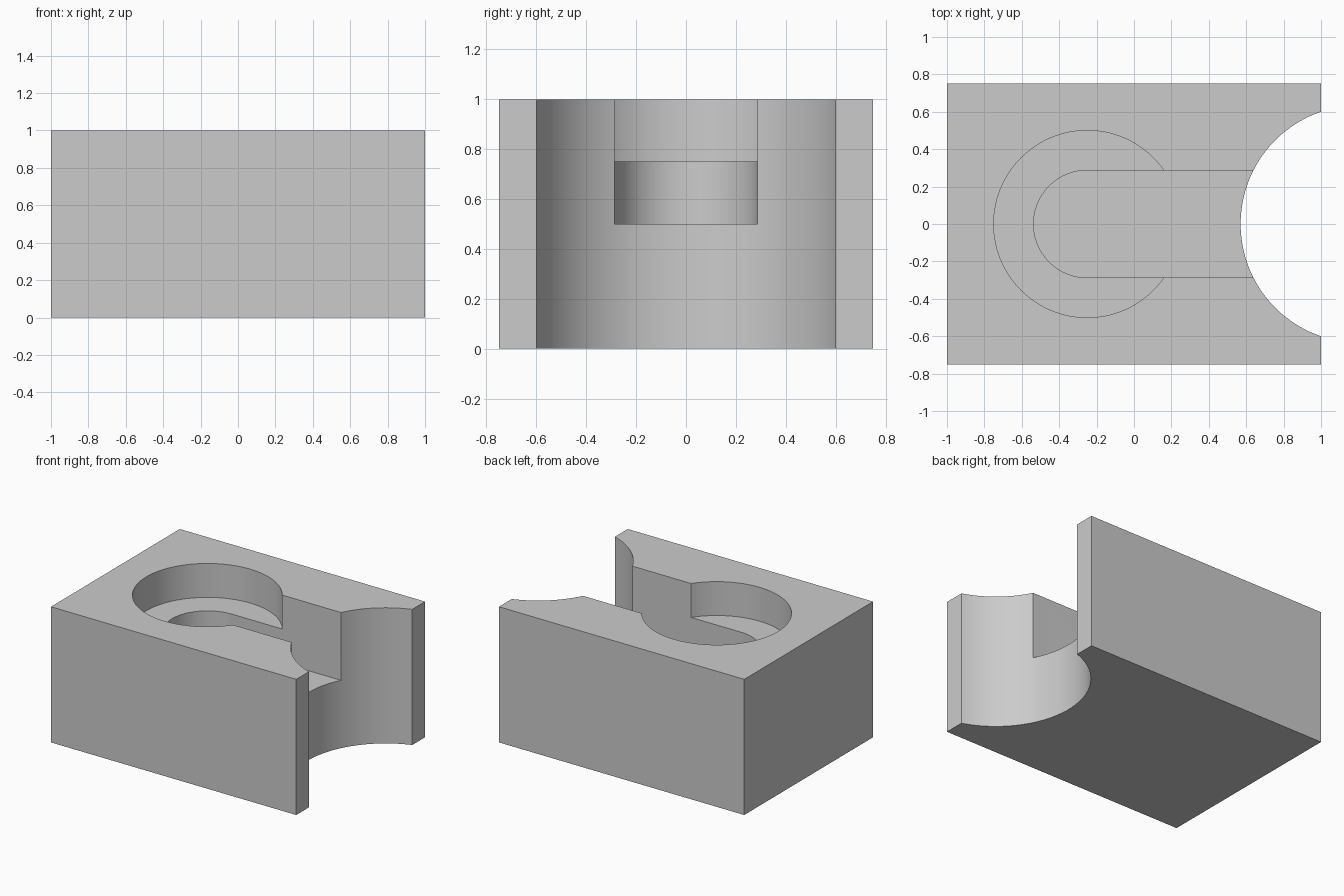
import bpy, bmesh, math

old = bpy.data.objects.get("Cube")
if old:
    bpy.data.objects.remove(old, do_unlink=True)

# Single plain grey
grey = bpy.data.materials.new("plain grey")
grey.use_nodes = True
colour = (0.6, 0.6, 0.6, 1)
grey.diffuse_color = colour
grey.node_tree.nodes["Principled BSDF"].inputs["Base Color"].default_value = colour


def prism(name, outline, bottom, top):
    """Extrude a flat outline from bottom to top."""
    bm = bmesh.new()
    base = bm.faces.new([bm.verts.new((x, y, bottom)) for x, y in outline])
    up = bmesh.ops.extrude_face_region(bm, geom=[base])["geom"]
    moved = [v for v in up if isinstance(v, bmesh.types.BMVert)]
    bmesh.ops.translate(bm, verts=moved, vec=(0, 0, top - bottom))
    bmesh.ops.recalc_face_normals(bm, faces=bm.faces)
    mesh = bpy.data.meshes.new(name)
    bm.to_mesh(mesh)
    bm.free()
    mesh.materials.append(grey)
    obj = bpy.data.objects.new(name, mesh)
    bpy.context.collection.objects.link(obj)
    return obj


def arc(cx, radius, start, end, steps):
    """Points on an arc centred on the x axis, angles in degrees."""
    angles = [math.radians(start + (end - start) * i / steps) for i in range(steps + 1)]
    return [(cx + radius * math.cos(a), radius * math.sin(a)) for a in angles]


# Block with a round scallop through its +x end
scallop_x, scallop_r = 1.204, 0.634
half = math.degrees(math.acos((scallop_x - 1) / scallop_r))
outline = [(1, 0.75), (-1, 0.75), (-1, -0.75), (1, -0.75)]
outline += arc(scallop_x, scallop_r, 180 + half, 180 - half, 64)
block = prism("block", outline, 0, 1)

# Round recess in the top, and a deeper round-ended slot out to the scallop
pocket_x = -0.25
recess = prism("recess_cutter", arc(pocket_x, 0.5, 0, 360, 128)[:-1], 0.75, 1.2)
slot_outline = [(1.3, 0.287)] + arc(pocket_x, 0.287, 90, 270, 64) + [(1.3, -0.287)]
slot = prism("slot_cutter", slot_outline, 0.5, 1.3)

bpy.context.view_layer.objects.active = block
block.select_set(True)
for cutter in (recess, slot):
    cutter.hide_render = True
    cut = block.modifiers.new(cutter.name, "BOOLEAN")
    cut.operation = "DIFFERENCE"
    cut.solver = "EXACT"
    cut.object = cutter
    bpy.ops.object.modifier_apply(modifier=cut.name)
    bpy.data.objects.remove(cutter, do_unlink=True)

bpy.ops.object.shade_smooth_by_angle(angle=math.radians(30))
